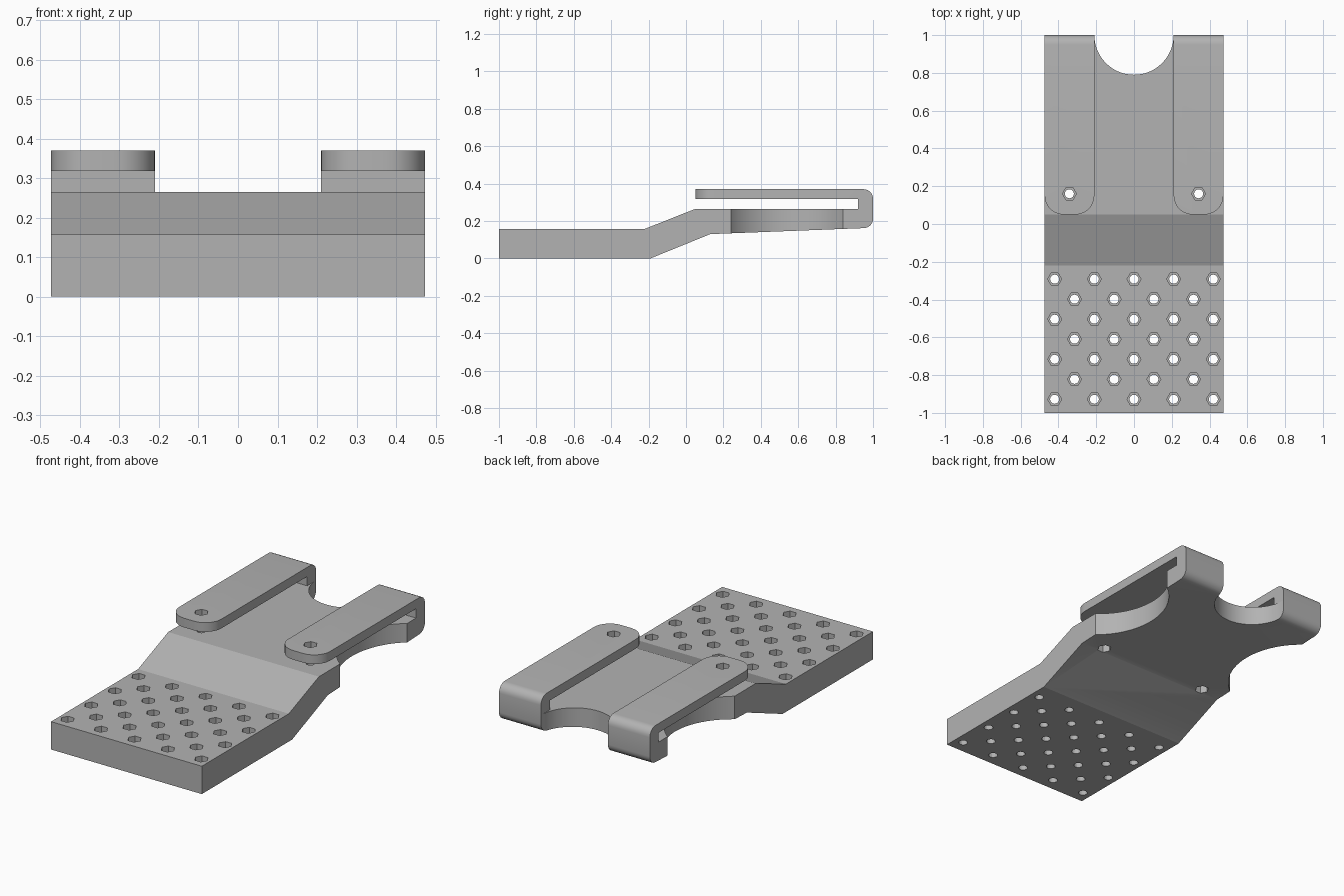
import bpy, bmesh, math
from mathutils import Matrix

if "Cube" in bpy.data.objects:
    bpy.data.objects.remove(bpy.data.objects["Cube"])

grey = bpy.data.materials.new("light_grey")
grey.diffuse_color = (0.45, 0.45, 0.45, 1)
grey.use_nodes = True
grey.node_tree.nodes["Principled BSDF"].inputs["Base Color"].default_value = grey.diffuse_color
W = 0.473          # half width of the plate
GAP = 0.21         # half distance between the clip arms


def add_object(name, bm):
    bmesh.ops.recalc_face_normals(bm, faces=bm.faces)
    mesh = bpy.data.meshes.new(name)
    bm.to_mesh(mesh)
    bm.free()
    ob = bpy.data.objects.new(name, mesh)
    bpy.context.collection.objects.link(ob)
    return ob


def prisms(name, items):
    """Vertical prisms: (x, y, z0, z1, radius, sides)."""
    bm = bmesh.new()
    for x, y, z0, z1, r, n in items:
        m = Matrix.Translation((x, y, (z0 + z1) / 2)) @ Matrix.Rotation(math.pi / 2, 4, 'Z')
        bmesh.ops.create_cone(bm, cap_ends=True, segments=n, radius1=r, radius2=r,
                              depth=z1 - z0, matrix=m)
    # make one corner of every hexagon point along y
    return add_object(name, bm)


def cut(ob, cutter):
    mod = ob.modifiers.new("cut", 'BOOLEAN')
    mod.operation, mod.solver, mod.object = 'DIFFERENCE', 'EXACT', cutter
    bpy.context.view_layer.update()
    dg = bpy.context.evaluated_depsgraph_get()
    mesh = bpy.data.meshes.new_from_object(ob.evaluated_get(dg))
    ob.modifiers.clear()
    ob.data = mesh
    bpy.data.objects.remove(cutter)


def corner(cy, cz, r, a0, a1, n=6):
    return [(cy + r * math.cos(math.radians(a0 + (a1 - a0) * i / n)),
             cz + r * math.sin(math.radians(a0 + (a1 - a0) * i / n))) for i in range(n + 1)]


# Side profile: stepped plate folding back over itself at the rear
profile = [(-1, 0), (-0.19, 0), (0.13, 0.13)]
profile += corner(0.95, 0.212, 0.05, -88, 0) + corner(0.95, 0.32, 0.05, 0, 90)
profile += [(0.05, 0.37), (0.05, 0.318), (0.92, 0.318), (0.92, 0.265),
            (0.05, 0.265), (-0.22, 0.158), (-1, 0.158)]
bm = bmesh.new()
face = bm.faces.new([bm.verts.new((-W, y, z)) for y, z in profile])
ext = bmesh.ops.extrude_face_region(bm, geom=[face])
bmesh.ops.translate(bm, vec=(2 * W, 0, 0),
                    verts=[v for v in ext["geom"] if isinstance(v, bmesh.types.BMVert)])
body = add_object("bracket_plate", bm)

# Open the middle so two clip arms remain
bm = bmesh.new()
bmesh.ops.create_cube(bm, size=1, matrix=Matrix.Translation((0, 0.55, 0.365)) @
                      Matrix.Diagonal((2 * GAP, 1.3, 0.2, 1)))
cut(body, add_object("arm_gap_cutter", bm))

# Round the front ends of the arms
bm = bmesh.new()
bm.from_mesh(body.data)
bmesh.ops.remove_doubles(bm, verts=bm.verts, dist=1e-5)
ends = [e for e in bm.edges
        if all(abs(v.co.y - 0.05) < 1e-3 and v.co.z > 0.3 for v in e.verts)
        and abs(e.verts[0].co.x - e.verts[1].co.x) < 1e-4]
bmesh.ops.bevel(bm, geom=ends, offset=0.1, segments=8, profile=0.5, affect='EDGES')
bm.to_mesh(body.data)
bm.free()

# Rear half-round notch and shallow side scoops under the arms
R, DEPTH = 0.375, 0.15
cut(body, prisms("rear_notch_cutter", [(0, 1, -0.1, 0.6, GAP, 64)]))
cut(body, prisms("side_scoop_cutter",
                 [(s * (W - DEPTH + R), 0.54, -0.1, 0.29, R, 96) for s in (-1, 1)]))

# Staggered grid of holes: round bores with hexagonal nut pockets
spots = []
for row in range(7):
    xs = (-0.42, -0.21, 0, 0.21, 0.42) if row % 2 == 0 else (-0.315, -0.105, 0.105, 0.315)
    spots += [(x, -0.928 + row * 0.106) for x in xs]
bores = [(x, y, -0.1, 0.25, 0.024, 16) for x, y in spots]
hexes = [(x, y, 0.08, 0.25, 0.037, 6) for x, y in spots]
for x in (-0.342, 0.342):
    bores.append((x, 0.16, -0.1, 0.29, 0.024, 16))
    hexes += [(x, 0.16, 0.29, 0.5, 0.037, 6), (x, 0.16, -0.1, 0.19, 0.037, 6)]
cut(body, prisms("bore_cutter", bores))
cut(body, prisms("hex_cutter", hexes))

# Finish: one colour, smooth curves with sharp edges
body.data.materials.clear()
body.data.materials.append(grey)
bpy.context.view_layer.objects.active = body
body.select_set(True)
bpy.ops.object.shade_smooth_by_angle(angle=math.radians(20))
